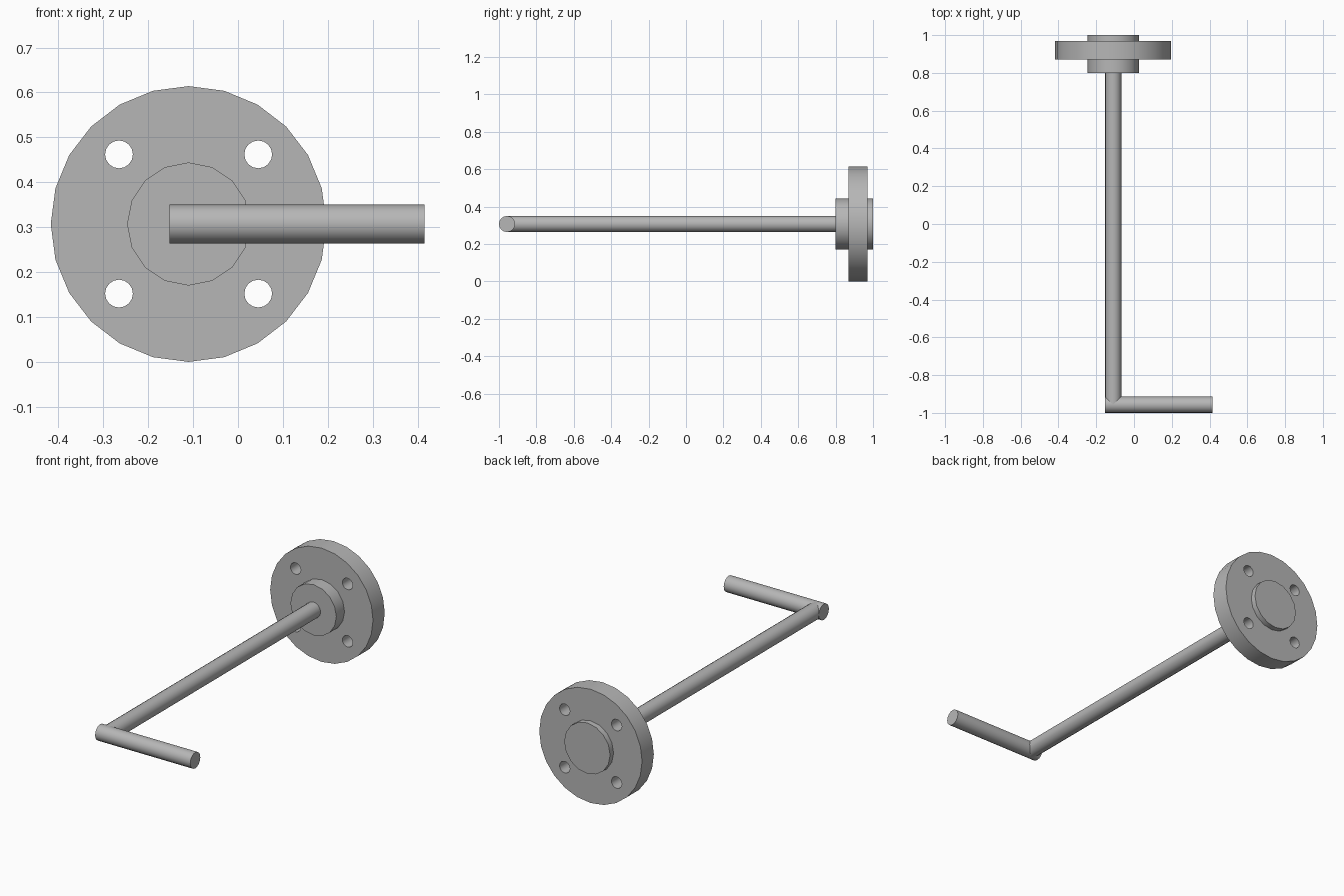
import bpy
import math

if "Cube" in bpy.data.objects:
    bpy.data.objects.remove(bpy.data.objects["Cube"])

# Single grey metal
steel = bpy.data.materials.new("grey steel")
steel.use_nodes = True
grey = (0.47, 0.47, 0.47, 1)
steel.diffuse_color = grey
steel.node_tree.nodes["Principled BSDF"].inputs["Base Color"].default_value = grey

# Shared axis of the flange, hub and shaft
AXIS_X, AXIS_Z = -0.11, 0.307
ROD_RADIUS = 0.043
HANDLE_Y = -1 + ROD_RADIUS


def cylinder(name, radius, start, end, sides, along="Y", x=AXIS_X, y=0.0, z=AXIS_Z):
    """Closed cylinder running from start to end along X or Y."""
    middle = (start + end) / 2
    if along == "Y":
        location, rotation = (x, middle, z), (math.pi / 2, 0, 0)
    else:
        location, rotation = (middle, y, z), (0, math.pi / 2, 0)
    bpy.ops.mesh.primitive_cylinder_add(
        vertices=sides, radius=radius, depth=end - start,
        location=location, rotation=rotation)
    obj = bpy.context.object
    obj.name = name
    obj.data.materials.append(steel)
    return obj


def finish(obj):
    bpy.ops.object.select_all(action="DESELECT")
    obj.select_set(True)
    bpy.context.view_layer.objects.active = obj
    bpy.ops.object.shade_smooth_by_angle(angle=math.radians(30))


# Flange disc with four bolt holes
flange = cylinder("flange", 0.307, 0.87, 0.97, 24)
for sx in (-1, 1):
    for sz in (-1, 1):
        cutter = cylinder("bolt_hole_cutter", 0.031, 0.8, 1.05, 16,
                          x=AXIS_X + sx * 0.155, z=AXIS_Z + sz * 0.155)
        cutter.hide_render = True
        hole = flange.modifiers.new("bolt hole", "BOOLEAN")
        hole.operation = "DIFFERENCE"
        hole.solver = "EXACT"
        hole.object = cutter
        bpy.context.view_layer.objects.active = flange
        bpy.ops.object.modifier_apply(modifier=hole.name)
        bpy.data.objects.remove(cutter)
finish(flange)

# Hub standing proud of both flange faces
finish(cylinder("hub", 0.137, 0.8, 1.0, 16))

# Long shaft and the cross handle at its front end
finish(cylinder("shaft", ROD_RADIUS, HANDLE_Y, 0.81, 16))
finish(cylinder("handle", ROD_RADIUS, AXIS_X - ROD_RADIUS, 0.415, 16,
                along="X", y=HANDLE_Y))
